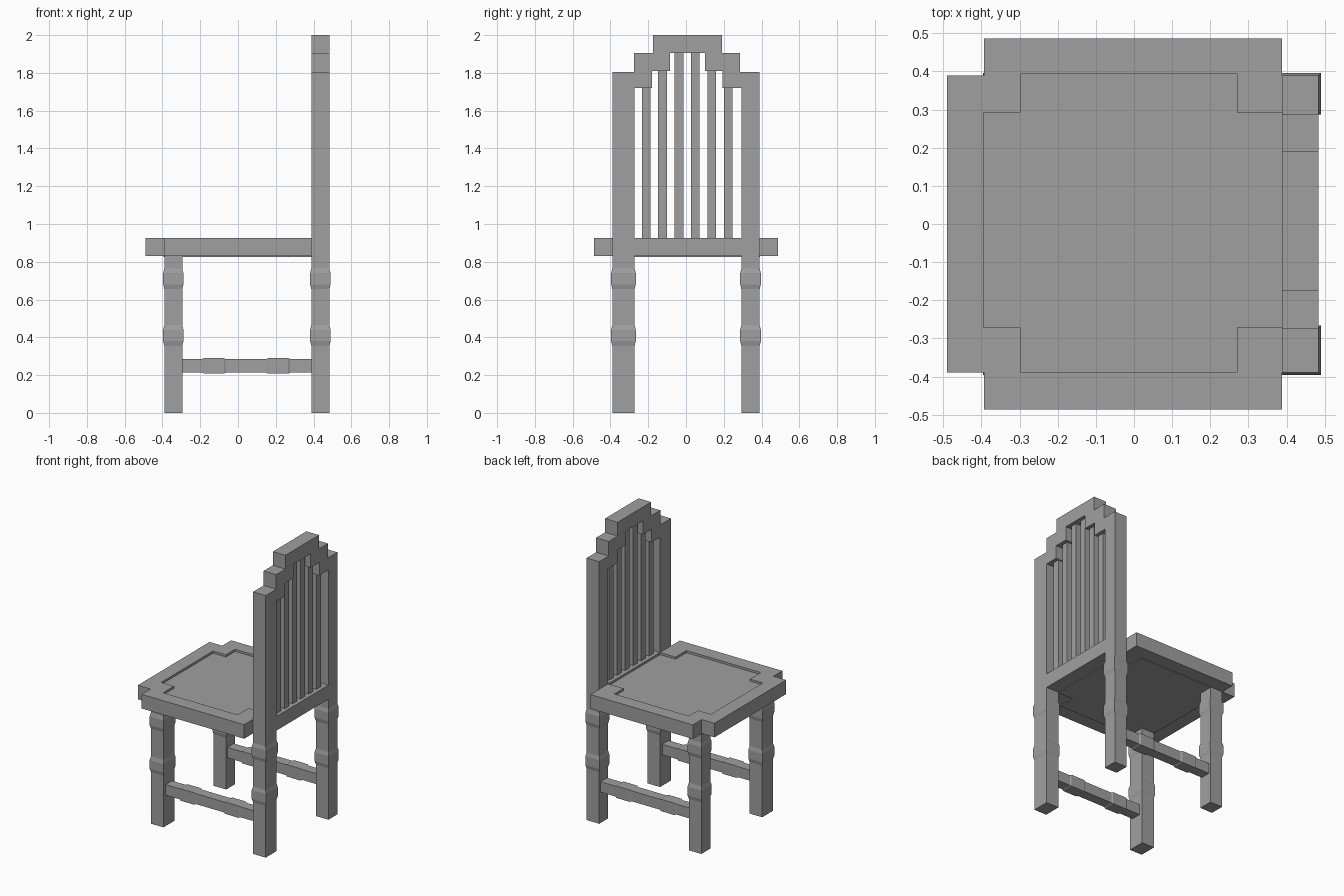
import bpy, bmesh
from mathutils import Vector

cube = bpy.data.objects.get("Cube")
if cube:
    bpy.data.objects.remove(cube, do_unlink=True)

grey = bpy.data.materials.new("plain grey")
grey.use_nodes = True
GREY = (0.35, 0.35, 0.35, 1)
grey.diffuse_color = GREY
grey.node_tree.nodes["Principled BSDF"].inputs["Base Color"].default_value = GREY


def finish(name, bm):
    bmesh.ops.recalc_face_normals(bm, faces=bm.faces)
    mesh = bpy.data.meshes.new(name)
    bm.to_mesh(mesh)
    bm.free()
    mesh.materials.append(grey)
    obj = bpy.data.objects.new(name, mesh)
    bpy.context.collection.objects.link(obj)
    return obj


def prism(name, points, start, depth):
    """Extrude a closed outline of 3D points, moved by start, along depth."""
    bm = bmesh.new()
    face = bm.faces.new([bm.verts.new(Vector(p) + Vector(start)) for p in points])
    extruded = bmesh.ops.extrude_face_region(bm, geom=[face])["geom"]
    moved = [v for v in extruded if isinstance(v, bmesh.types.BMVert)]
    bmesh.ops.translate(bm, verts=moved, vec=depth)
    return finish(name, bm)


def box(name, x, y, z):
    outline = [(x[0], y[0], 0), (x[1], y[0], 0), (x[1], y[1], 0), (x[0], y[1], 0)]
    return prism(name, outline, (0, 0, z[0]), (0, 0, z[1] - z[0]))


def turned_bar(name, axis, a, b, stations):
    """Square bar along an axis; stations are (position, outward swell)."""
    bm = bmesh.new()
    rings = []
    for pos, grow in stations:
        ring = []
        for u, v in ((0, 0), (1, 0), (1, 1), (0, 1)):
            pu = a[u] + (grow if u else -grow)
            pv = b[v] + (grow if v else -grow)
            ring.append(bm.verts.new((pos, pu, pv) if axis == "x" else (pu, pv, pos)))
        rings.append(ring)
    for low, high in zip(rings, rings[1:]):
        for i in range(4):
            j = (i + 1) % 4
            bm.faces.new((low[i], low[j], high[j], high[i]))
    bm.faces.new(rings[0])
    bm.faces.new(rings[-1])
    return finish(name, bm)


def swells(start, end, bands, grow=0.006, slope=0.025):
    stations = [(start, 0)]
    for low, high in bands:
        stations += [(low - slope, 0), (low, grow), (high, grow), (high + slope, 0)]
    return stations + [(end, 0)]


FRONT_X, BACK_X = (-0.39, -0.295), (0.388, 0.484)
SIDES = {"right": (-0.39, -0.272), "left": (0.293, 0.39)}
LEG_BANDS = [(0.38, 0.44), (0.68, 0.74)]
SEAT_Z = (0.83, 0.927)

# Legs and side stretchers
for side, y in SIDES.items():
    turned_bar(f"front_leg_{side}", "z", FRONT_X, y, swells(0, 0.84, LEG_BANDS))
    turned_bar(f"back_leg_{side}", "z", BACK_X, y, swells(0, SEAT_Z[0], LEG_BANDS))
    mid = sum(y) / 2
    turned_bar(f"stretcher_{side}", "x", (mid - 0.035, mid + 0.035), (0.213, 0.285),
               swells(FRONT_X[1], BACK_X[0], [(-0.18, -0.075), (0.16, 0.265)], 0.005, 0.01))

# Seat frame with notched corners, open around the inset panel
seat_half = [(0.388, 0.487), (-0.393, 0.487), (-0.393, 0.39), (-0.49, 0.39)]
hole_left = [(-0.395, 0.293), (-0.297, 0.293), (-0.297, 0.393),
             (0.27, 0.393), (0.27, 0.293), (0.388, 0.293)]
hole_right = [(0.388, -0.272), (0.27, -0.272), (0.27, -0.39),
              (-0.297, -0.39), (-0.297, -0.272), (-0.395, -0.272)]
outer = seat_half + [(x, -y) for x, y in reversed(seat_half)]
frame = outer + hole_right + hole_left
prism("seat_frame", [(x, y, 0) for x, y in frame], (0, 0, SEAT_Z[0]),
      (0, 0, SEAT_Z[1] - SEAT_Z[0]))

# Seat panel, sunk a little into the frame
prism("seat_panel", [(x, y, 0) for x, y in hole_right + hole_left],
      (0, 0, 0.825), (0, 0, 0.087))

# Backrest frame: posts and stepped crown in one outline
steps_out = [(-0.39, 1.805), (-0.275, 1.805), (-0.275, 1.905), (-0.175, 1.905),
             (-0.175, 2.0), (0.19, 2.0), (0.19, 1.905), (0.287, 1.905),
             (0.287, 1.805), (0.39, 1.805)]
steps_in = [(0.293, 1.72), (0.193, 1.72), (0.193, 1.81), (0.1, 1.81), (0.1, 1.905),
            (-0.085, 1.905), (-0.085, 1.81), (-0.18, 1.81), (-0.18, 1.72), (-0.272, 1.72)]
base = SEAT_Z[0]
arch = ([(-0.39, base)] + steps_out + [(0.39, base), (0.293, base)]
        + steps_in + [(-0.272, base)])
prism("backrest_frame", [(0, y, z) for y, z in arch], (BACK_X[0], 0, 0),
      (BACK_X[1] - BACK_X[0], 0, 0))
box("backrest_rail", BACK_X, (SIDES["right"][1], SIDES["left"][0]), SEAT_Z)

# Backrest slats, reaching the underside of the crown
for i, top in enumerate((1.72, 1.81, 1.905, 1.905, 1.81, 1.72)):
    y = -0.211 + i * 0.0868
    box(f"slat_{i + 1}", (0.413, 0.459), (y - 0.023, y + 0.023), (SEAT_Z[1], top))
